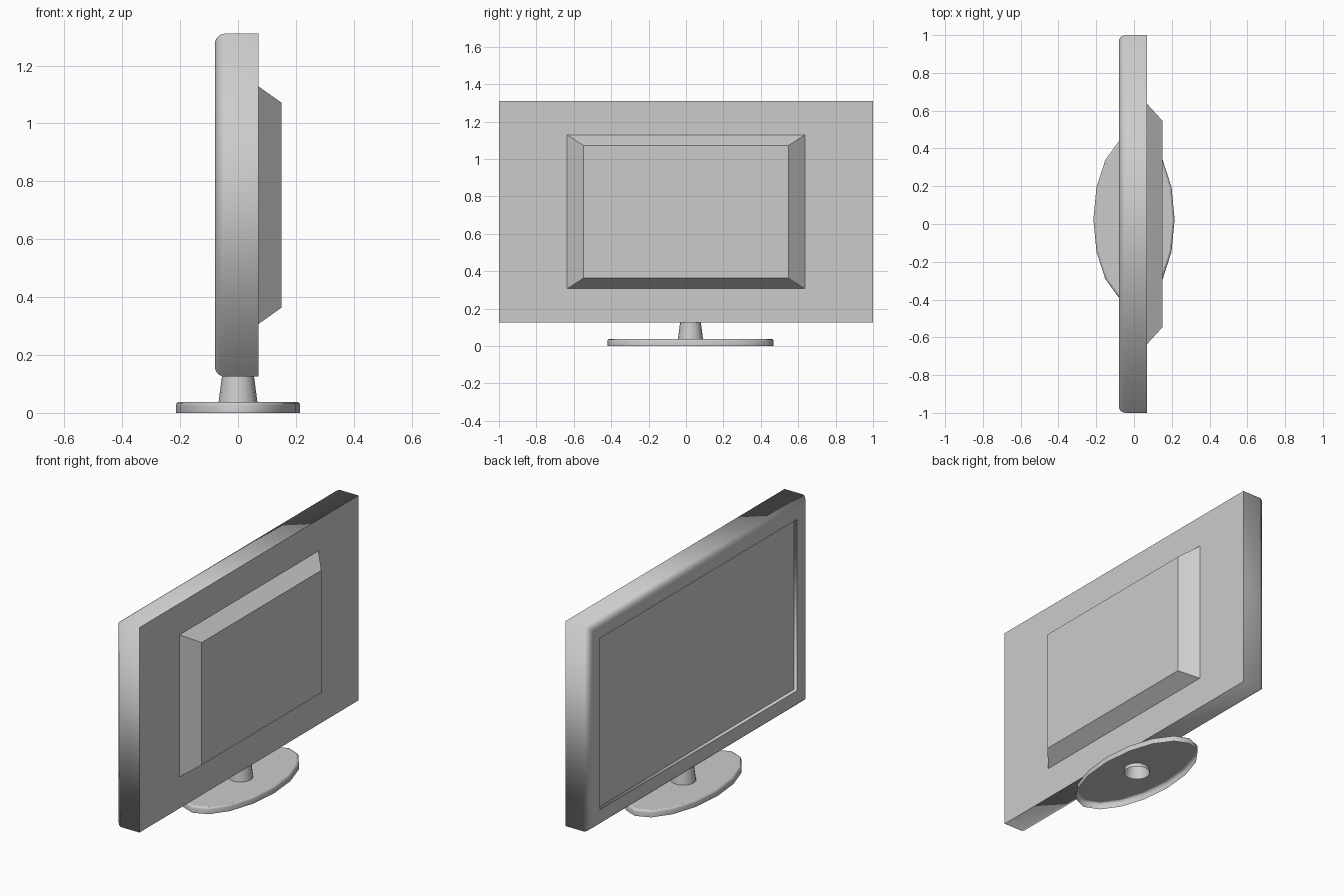
import bpy, bmesh
from math import sin, cos, pi, radians

if "Cube" in bpy.data.objects:
    bpy.data.objects.remove(bpy.data.objects["Cube"])


def loft(name, rings, cap_start=False, cap_end=False, sharp=(), smooth=True):
    """Skin a list of closed rings; ring numbers in 'sharp' keep hard edges."""
    bm = bmesh.new()
    loops = [[bm.verts.new(p) for p in ring] for ring in rings]
    n = len(loops[0])
    for a, b in zip(loops, loops[1:]):
        for i in range(n):
            j = (i + 1) % n
            bm.faces.new((a[i], a[j], b[j], b[i]))
    if cap_start:
        bm.faces.new(loops[0])
    if cap_end:
        bm.faces.new(loops[-1])
    bmesh.ops.recalc_face_normals(bm, faces=bm.faces)
    for f in bm.faces:
        f.smooth = smooth
    for k in sharp:
        for i in range(n):
            e = bm.edges.get((loops[k][i], loops[k][(i + 1) % n]))
            e.smooth = False
    mesh = bpy.data.meshes.new(name)
    bm.to_mesh(mesh)
    bm.free()
    obj = bpy.data.objects.new(name, mesh)
    bpy.context.collection.objects.link(obj)
    return obj


MID_Z = 0.7175      # centre height of the panel
STAND_Y = 0.024     # the stand sits slightly off centre


def rect(x, hy, hz):
    return [(x, sy * hy, MID_Z + sz * hz)
            for sy, sz in ((-1, -1), (1, -1), (1, 1), (-1, 1))]


def ellipse(rx, ry, z, n=16):
    return [(rx * cos(2 * pi * i / n), STAND_Y + ry * sin(2 * pi * i / n), z)
            for i in range(n)]


# Panel housing: flat back, rounded screen-side rim, recessed screen
HY, HZ, R = 1.0, 0.5925, 0.035
rings = [rect(0.07, HY, HZ)]
for i in range(6):
    a = radians(90 * i / 5)
    inset = R * (1 - cos(a))
    rings.append(rect(-0.08 + R - R * sin(a), HY - inset, HZ - inset))
rings += [rect(-0.08, 0.9, 0.495), rect(-0.064, 0.895, 0.49)]
last = len(rings) - 1
loft("panel_housing", rings, True, True, sharp=(0, last - 1, last))

# Tapered rear electronics cover
loft("rear_cover", [rect(0.07, 0.635, 0.411), rect(0.15, 0.547, 0.354)],
     cap_end=True, smooth=False)

# Oval foot: hollow shell with a softened upper rim and a hole for the neck
foot = [(0.0, 0.0), (0.0, 0.026), (0.003, 0.034), (0.011, 0.038)]
loft("stand_foot",
     [ellipse(0.215 - d, 0.445 - d, z) for d, z in foot]
     + [ellipse(0.067, 0.067, 0.038)], sharp=(3,))

# Tapered round neck
loft("stand_neck", [ellipse(0.07, 0.07, 0.015), ellipse(0.055, 0.055, 0.13)])
